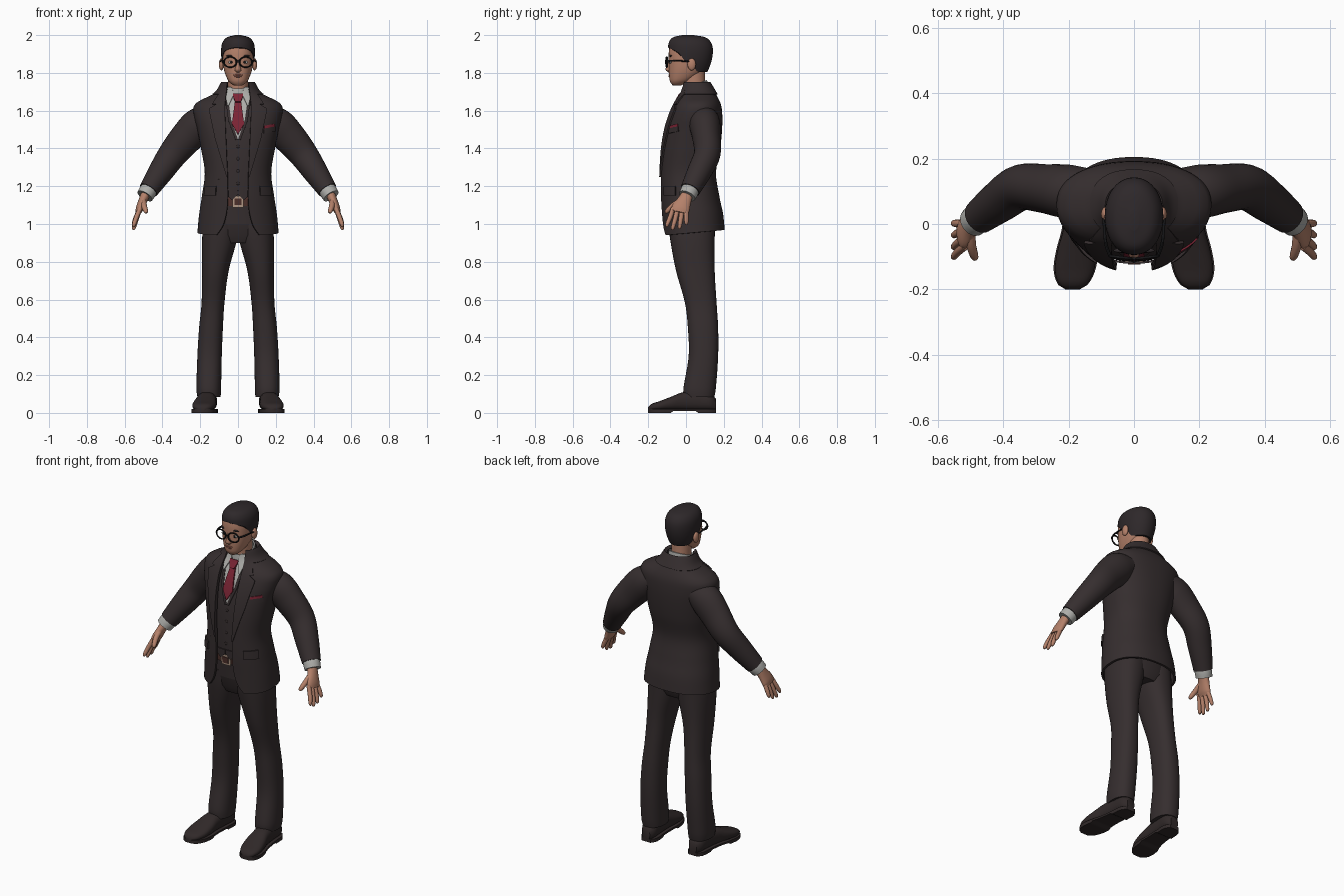
import bpy, bmesh
from math import sin, cos, pi, asin, radians
from mathutils import Vector

if "Cube" in bpy.data.objects:
    bpy.data.objects.remove(bpy.data.objects["Cube"])


def material(name, *rgb):
    m = bpy.data.materials.new(name)
    m.use_nodes = True
    m.diffuse_color = (*rgb, 1)
    b = m.node_tree.nodes["Principled BSDF"]
    b.inputs["Base Color"].default_value = (*rgb, 1)
    b.inputs["Roughness"].default_value = 0.8
    return m


SUIT = material("charcoal suit", .036, .027, .028)
SHOE = material("dark shoe leather", .030, .022, .022)
HAIR = material("dark hair", .027, .021, .023)
SKIN = material("skin", .46, .22, .145)
LIP = material("lips", .33, .12, .09)
SHIRT = material("pale grey shirt", .42, .42, .40)
TIE = material("crimson cloth", .20, .018, .035)
BELT = material("brown belt", .075, .03, .024)
METAL = material("pale buckle", .45, .32, .24)
BLACK = material("black frames", .008, .008, .009)


def curve(table, t):
    """Smooth interpolation of table rows keyed by their first value."""
    t = min(max(t, table[0][0]), table[-1][0])
    i = max(k for k in range(len(table) - 1) if table[k][0] <= t)
    a, b = table[i], table[i + 1]
    lo, hi = table[max(i - 1, 0)], table[min(i + 2, len(table) - 1)]
    h = b[0] - a[0]
    s = (t - a[0]) / h
    out = []
    for k in range(1, len(a)):
        ma = (b[k] - lo[k]) / (b[0] - lo[0]) * h
        mb = (hi[k] - a[k]) / (hi[0] - a[0]) * h
        out.append(a[k] * (2*s**3 - 3*s*s + 1) + ma * (s**3 - 2*s*s + s)
                   + b[k] * (3*s*s - 2*s**3) + mb * (s**3 - s*s))
    return out


def steps(a, b, n):
    return [a + (b - a) * i / (n - 1) for i in range(n)]


def finish(ob, mat, mirror=False, thick=0):
    ob.data.materials.append(mat)
    bpy.ops.object.select_all(action='DESELECT')
    ob.select_set(True)
    bpy.context.view_layer.objects.active = ob
    if thick:
        m = ob.modifiers.new("thickness", 'SOLIDIFY')
        m.thickness, m.offset = thick, 0
        bpy.ops.object.modifier_apply(modifier=m.name)
    if mirror:
        m = ob.modifiers.new("mirror", 'MIRROR')
        m.use_mirror_merge = False
        bpy.ops.object.modifier_apply(modifier=m.name)
    bpy.ops.object.shade_smooth_by_angle(angle=radians(45))
    return ob


def skin(name, rings, mat, closed=True, mirror=False, thick=0):
    """Join equal rows of points into a surface; closed rows get end caps."""
    bm = bmesh.new()
    vs = [[bm.verts.new(p) for p in r] for r in rings]
    n = len(vs[0])
    for a, b in zip(vs, vs[1:]):
        for i in range(n if closed else n - 1):
            j = (i + 1) % n
            bm.faces.new((a[i], a[j], b[j], b[i]))
    if closed and not thick:
        bm.faces.new(vs[0])
        bm.faces.new(vs[-1])
    bmesh.ops.recalc_face_normals(bm, faces=bm.faces)
    me = bpy.data.meshes.new(name)
    bm.to_mesh(me)
    bm.free()
    ob = bpy.data.objects.new(name, me)
    bpy.context.collection.objects.link(ob)
    return finish(ob, mat, mirror, thick)


def power(v, p):
    return (1 if v >= 0 else -1) * abs(v) ** (2 / p)


def oval(z, x0, x1, yf, yb, p=2.3, n=36, start=0):
    """Horizontal rounded outline, running round from the front."""
    last = n if start == 0 else n - 1
    pts = []
    for i in range(n):
        a = start + (2 * pi - 2 * start) * i / last
        pts.append(Vector(((x0 + x1) / 2 + (x1 - x0) / 2 * power(sin(a), p),
                           (yf + yb) / 2 - (yb - yf) / 2 * power(cos(a), p), z)))
    return pts


def tube(name, keys, mat, mirror=True, n=20, count=16):
    """Tube through (x, y, z, thickness, width) stations; width lies along y."""
    table = [(i, *k) for i, k in enumerate(keys)]
    st = [curve(table, t) for t in steps(0, len(keys) - 1, count)]
    rings = []
    for i, s in enumerate(st):
        d = Vector(st[min(i + 1, count - 1)][:3]) - Vector(st[max(i - 1, 0)][:3])
        u = d.cross(Vector((0, 1, 0))).normalized()
        v = u.cross(d).normalized()
        rings.append([Vector(s[:3]) + u * s[3] * cos(2*pi*k/n) + v * s[4] * sin(2*pi*k/n)
                      for k in range(n)])
    return skin(name, rings, mat, mirror=mirror)


def ball(name, loc, scale, mat):
    bpy.ops.mesh.primitive_uv_sphere_add(segments=20, ring_count=12, radius=1, location=loc)
    ob = bpy.context.object
    ob.name, ob.scale = name, scale
    return finish(ob, mat)


# Torso profile: height, half width, front, back
TORSO = [(.94, .21, -.12, .2), (1.05, .2, -.125, .19), (1.15, .185, -.13, .17),
         (1.27, .17, -.13, .153), (1.4, .19, -.122, .175), (1.5, .21, -.105, .185),
         (1.58, .228, -.08, .186), (1.635, .22, -.055, .178), (1.69, .115, -.025, .15),
         (1.75, .074, -.01, .115)]
# Half width of the open front of the jacket
OPENING = [(.94, .12), (1, .078), (1.1, .055), (1.25, .055), (1.45, .064), (1.6, .07), (1.75, .055)]


def torso(z, grow):
    rx, yf, yb = curve(TORSO, z)
    return -rx - grow, rx + grow, yf - grow, yb + grow


def shell(name, z0, z1, count, grow, thick):
    rings = []
    for z in steps(z0, z1, count):
        x0, x1, yf, yb = torso(z, grow)
        gap = asin(min(curve(OPENING, z)[0] / x1, .95) ** 1.15)
        ring = oval(z, x0, x1, yf, yb, n=60, start=gap)
        for p in ring:
            p.z += .09 * p.y * min(1, max(0, (1.1 - z) / .15))
        rings.append(ring)
    return skin(name, rings, SUIT, closed=False, thick=thick)


def drape(name, rows, off, mat, mirror=False, slope=0, thick=.006):
    """Thin cloth panel from (height, inner x, outer x) rows laid on the chest."""
    grid = []
    for a, b in zip(rows, rows[1:]):
        for s in steps(0, 1, 7):
            z, xa, xb = [p + (q - p) * s for p, q in zip(a, b)]
            line = []
            for x in steps(xa, xb + 1e-4, 9):
                zz = z + slope * (x - xa)
                _, rx, yf, yb = torso(zz, off)
                k = (1 - min(abs(x) / rx, .995) ** 2.3) ** (1 / 2.3)
                line.append((x, (yf + yb) / 2 - (yb - yf) / 2 * k, zz))
            if not grid or s > 0:
                grid.append(line)
    return skin(name, grid, mat, closed=False, mirror=mirror, thick=thick)


# Jacket, waistcoat, hips
shell("jacket", .95, 1.745, 44, 0, .012)
shell("jacket_collar", 1.685, 1.75, 8, .01, .01)
skin("waistcoat", [oval(z, *torso(z, -.016)) for z in steps(1.155, 1.68, 30)], SUIT)
skin("trouser_hips", [oval(z, *torso(z, -.028)) for z in steps(1.0, 1.16, 8)]
     , SUIT)
skin("trouser_seat", [oval(.9, -.13, .13, -.06, .13), oval(.94, -.17, .17, -.08, .15),
                      oval(1.02, -.175, .175, -.095, .16)], SUIT)
skin("belt", [oval(z, *torso(z, -.022)) for z in steps(1.095, 1.14, 4)], BELT)
drape("buckle", [(1.148, -.03, .03), (1.088, -.03, .03)], -.014, METAL)
drape("buckle_inset", [(1.136, -.019, .019), (1.1, -.019, .019)], -.009, BELT)
drape("waistcoat_point", [(1.18, .001, .062), (1.155, .003, .062), (1.128, .028, .034)], -.012, SUIT, True)
drape("waistcoat_edge", [(1.66, .052, .066), (1.55, .036, .052), (1.445, 0, .014)], -.008, SUIT, True)
drape("lapel", [(1.715, .058, .078), (1.66, .066, .12), (1.635, .068, .135), (1.632, .068, .115),
                (1.61, .069, .152), (1.59, .069, .15), (1.45, .063, .12), (1.25, .054, .06)],
      .011, SUIT, True, thick=.009)
drape("hip_flap", [(1.2, .115, .172), (1.15, .118, .178)], .009, SUIT, True, thick=.009)
drape("chest_pocket", [(1.505, .135, .195), (1.478, .135, .195)], .008, SUIT, slope=.2)
drape("pocket_square", [(1.52, .14, .192), (1.505, .138, .194)], .008, TIE, slope=.2)

# Shirt front, tie, buttons
drape("shirt_front", [(1.72, -.06, .06), (1.65, -.064, .064), (1.55, -.04, .04), (1.45, -.001, .001)],
      -.011, SHIRT)
drape("tie_blade", [(1.665, -.014, .014), (1.53, -.032, .032), (1.475, -.001, .001)], -.002, TIE, thick=.009)
drape("tie_knot", [(1.69, -.026, .026), (1.675, -.026, .026), (1.645, -.014, .014)], .008, TIE, thick=.009)
drape("shirt_collar_tip", [(1.725, .035, .066), (1.69, .02, .068), (1.625, .05, .056)], .004, SHIRT, True)
for z in (1.41, 1.345, 1.28, 1.215):
    ball("waistcoat_button", (0, torso(z, -.018)[2], z), (.009, .005, .009), SHOE)
for z in (1.24, 1.11):
    ball("jacket_button", (-.095, torso(z, 0)[2] + .018, z), (.011, .008, .011), SHOE)

# Neck and shirt collar
skin("neck", [oval(z, -r, r, yf, yb, 2) for z, r, yf, yb in
              ((1.64, .06, -.02, .11), (1.7, .054, -.012, .105), (1.75, .053, -.015, .1), (1.81, .055, -.03, .1))], SKIN)
band = []
for h, r in ((-.06, .072), (-.02, .068), (.018, .063)):
    ring = oval(1.715 + h, -r, r, .045 - r, .045 + r, 2)
    for p in ring:
        p.z += .36 * (p.y - .03)
    band.append(ring)
skin("shirt_collar", band, SHIRT, thick=.008)

# Head and hair
HEAD = [(1.732, .02, -.068, -.03), (1.75, .045, -.083, .01), (1.78, .062, -.089, .06),
        (1.82, .075, -.091, .1), (1.87, .082, -.092, .122), (1.92, .083, -.09, .128),
        (1.96, .072, -.078, .112), (1.985, .045, -.05, .075)]
CAP = [(1.78, .062, -.08, .1), (1.83, .079, -.09, .124), (1.88, .088, -.094, .139),
       (1.93, .089, -.095, .142), (1.965, .08, -.089, .13), (1.99, .055, -.065, .098), (2.0, .015, -.02, .04)]
HAIRLINE = [(-1, 1.805), (-.4, 1.81), (-.1, 1.85), (.2, 1.86), (.5, 1.905), (1, 1.935)]


def sides(table, z):
    rx, yf, yb = curve(table, z)
    return -rx, rx, yf, yb


skin("head", [oval(z, *sides(HEAD, z)) for z in steps(1.732, 1.985, 26)], SKIN)
cap = []
for t in steps(0, 1, 18):
    ring = []
    for i in range(48):
        z0 = curve(HAIRLINE, cos(2 * pi * i / 48))[0]
        z = z0 + (2 - z0) * sin(t * pi / 2)
        ring.append(oval(z, *sides(CAP, z), 2.1, 48)[i])
    cap.append(ring)
skin("hair", cap, HAIR)

# Face and glasses
skin("nose", [oval(z, -w, w, yf, -.07, 2, 16) for z, w, yf in
              ((1.803, .01, -.094), (1.812, .018, -.106), (1.822, .016, -.109), (1.845, .009, -.101), (1.87, .008, -.093))], SKIN)
ball("upper_lip", (0, -.087, 1.789), (.024, .006, .005), LIP)
ball("lower_lip", (0, -.087, 1.781), (.019, .006, .005), LIP)
for s in (-1, 1):
    ball("ear", (s * .088, .03, 1.845), (.013, .022, .032), SKIN)
    ball("eye", (s * .036, -.081, 1.856), (.016, .006, .008), SHIRT)
    ball("iris", (s * .036, -.086, 1.856), (.007, .003, .007), BLACK)
    brow = ball("eyebrow", (s * .039, -.081, 1.89), (.024, .007, .005), HAIR)
    bpy.ops.mesh.primitive_torus_add(major_radius=.031, minor_radius=.0042, major_segments=32, minor_segments=8,
                                     location=(s * .041, -.102, 1.857), rotation=(pi / 2, 0, s * .12))
    rim = bpy.context.object
    rim.name, rim.scale = "glasses_rim", (1.08, .88, 1)
    finish(rim, BLACK)
tube("glasses_temple", [(.073, -.099, 1.864, .005, .005), (.086, -.06, 1.864, .005, .005),
                        (.092, .0, 1.862, .004, .004), (.094, .035, 1.858, .004, .004)], BLACK, n=8)
ball("glasses_bridge", (0, -.106, 1.863), (.013, .004, .004), BLACK)

# Sleeves, cuffs and hands
tube("sleeve", [(.14, .095, 1.56, .07, .075), (.205, .1, 1.525, .092, .082), (.27, .108, 1.46, .088, .075),
                (.345, .112, 1.37, .077, .07), (.41, .07, 1.275, .066, .064), (.473, .022, 1.18, .052, .053)],
     SUIT, n=28, count=28)
tube("shirt_cuff", [(.46, .03, 1.2, .044, .045), (.478, .018, 1.172, .047, .048), (.493, .006, 1.148, .045, .046)], SHIRT)
tube("palm", [(.485, .01, 1.165, .026, .03), (.503, -.008, 1.125, .023, .037),
              (.519, -.027, 1.085, .021, .048), (.529, -.034, 1.06, .015, .044)], SKIN)
for name, y, tip_y, tip_z in (("index_finger", -.068, -.1, .985), ("middle_finger", -.044, -.07, .968),
                              ("ring_finger", -.02, -.034, .973), ("little_finger", .001, .002, .995)):
    tube(name, [(.517, y, 1.085, .012, .012), (.538, (y + tip_y) / 2, (1.085 + tip_z) / 2, .0125, .0125),
                (.551, tip_y, tip_z + .012, .010, .010), (.552, tip_y, tip_z, .004, .004)], SKIN, n=12, count=10)
tube("thumb", [(.5, -.02, 1.13, .014, .014), (.498, -.065, 1.1, .015, .015),
               (.488, -.1, 1.068, .012, .012), (.485, -.108, 1.058, .005, .005)], SKIN, n=12, count=10)

# Trouser legs: height, inner x, outer x, front, back
LEG = [(.085, .092, .215, -.01, .15), (.12, .09, .22, -.015, .157), (.3, .086, .215, .014, .17),
       (.45, .08, .206, .01, .17), (.58, .072, .193, -.005, .162), (.75, .05, .19, -.052, .152),
       (.92, .006, .19, -.084, .152), (1.03, .0, .18, -.095, .155)]
skin("trouser_leg", [oval(z, *curve(LEG, z)) for z in steps(.085, 1.03, 40)], SUIT, mirror=True)

# Shoes: distance from heel to toe, centre x, half width, top
LAST = [(-.2, .188, .018, .03), (-.185, .187, .042, .046), (-.14, .182, .06, .062), (-.08, .174, .06, .085),
        (-.02, .167, .051, .108), (.06, .16, .047, .115), (.13, .156, .044, .1), (.158, .155, .025, .075)]
upper, sole = [], []
for y in steps(-.2, .158, 28):
    cx, hw, top = curve(LAST, y)
    low = .012
    upper.append([(cx + hw * power(cos(a), 2.6), y, (top + low) / 2 + (top - low) / 2 * power(sin(a), 2.4))
                  for a in [2 * pi * k / 24 for k in range(24)]])
    base = .009 if -.08 < y < .06 else 0
    sole.append([(cx + sx * (hw + .004), y, z) for sx, z in ((-1, base), (1, base), (1, .02), (-1, .02))])
skin("shoe", upper, SHOE, mirror=True)
skin("shoe_sole", sole, SHOE, mirror=True)
